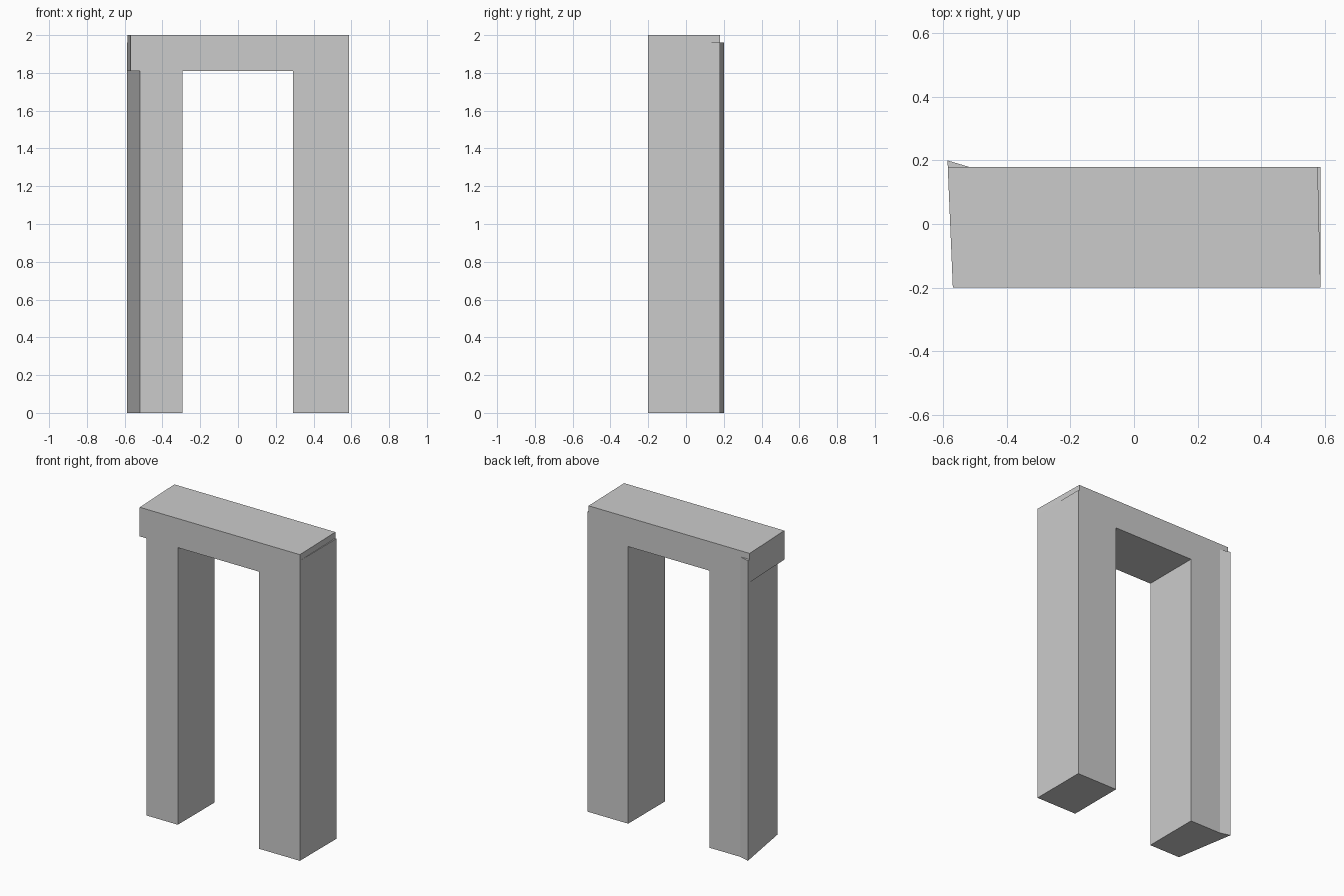
import bpy
import bmesh
import math

cube = bpy.data.objects.get("Cube")
if cube:
    bpy.data.objects.remove(cube, do_unlink=True)

stone = bpy.data.materials.new("plain_grey")
stone.use_nodes = True
GREY = (0.6, 0.6, 0.6, 1)
stone.diffuse_color = GREY
stone.node_tree.nodes["Principled BSDF"].inputs["Base Color"].default_value = GREY


def prism(name, outline, bottom, top):
    """Extrude a plan outline upwards from bottom to top."""
    bm = bmesh.new()
    base = bm.faces.new([bm.verts.new((x, y, bottom)) for x, y in outline])
    side = bmesh.ops.extrude_face_region(bm, geom=[base])["geom"]
    verts = [v for v in side if isinstance(v, bmesh.types.BMVert)]
    bmesh.ops.translate(bm, verts=verts, vec=(0, 0, top - bottom))
    bmesh.ops.recalc_face_normals(bm, faces=bm.faces)
    mesh = bpy.data.meshes.new(name)
    bm.to_mesh(mesh)
    bm.free()
    mesh.materials.append(stone)
    obj = bpy.data.objects.new(name, mesh)
    bpy.context.collection.objects.link(obj)
    return obj


FRONT, BACK, SPUR = -0.2, 0.18, 0.2
UNDER, LEDGE, TOP = 1.81, 1.96, 2.0

# Crossbar with slightly skewed ends
frame = prism("archway", [(-0.57, FRONT), (0.587, FRONT), (0.578, BACK), (-0.586, BACK)],
              UNDER, TOP)

# Square post, rising to a thin ledge beside the crossbar
straight_post = prism("straight_post", [(0.292, FRONT), (0.587, FRONT), (0.587, BACK), (0.292, BACK)],
                      0, LEDGE)

# Post with a slanted outer face that ends in a pointed back corner
slanted_post = prism("slanted_post",
                     [(-0.52, FRONT), (-0.295, FRONT), (-0.295, BACK), (-0.52, BACK), (-0.587, SPUR)],
                     0, UNDER)

# Pointed back corner continuing behind the crossbar
corner_spur = prism("corner_spur",
                    [(-0.584, 0.15), (-0.52, 0.15), (-0.52, BACK), (-0.587, SPUR)],
                    UNDER, LEDGE)

# Merge all parts into one solid
bpy.context.view_layer.objects.active = frame
for part in (straight_post, slanted_post, corner_spur):
    union = frame.modifiers.new("union", "BOOLEAN")
    union.operation = "UNION"
    union.solver = "EXACT"
    union.object = part
    bpy.ops.object.modifier_apply(modifier=union.name)
    bpy.data.objects.remove(part, do_unlink=True)

# Clean up flat seams
bm = bmesh.new()
bm.from_mesh(frame.data)
bmesh.ops.remove_doubles(bm, verts=bm.verts, dist=0.0001)
bmesh.ops.dissolve_limit(bm, angle_limit=math.radians(0.1), verts=bm.verts, edges=bm.edges)
bm.to_mesh(frame.data)
bm.free()
